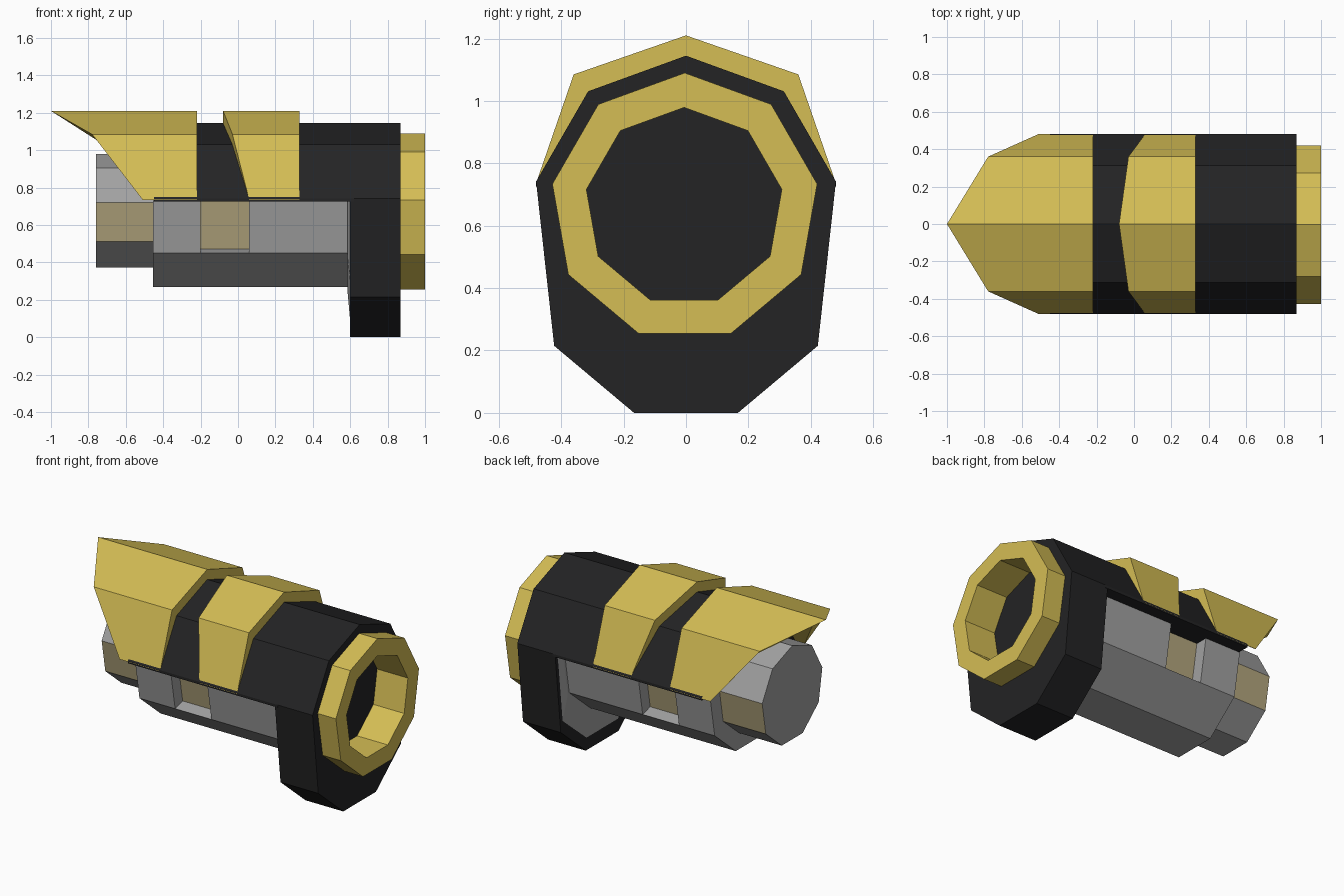
import bpy, bmesh, math

if "Cube" in bpy.data.objects:
    bpy.data.objects.remove(bpy.data.objects["Cube"])


def material(name, rgb):
    m = bpy.data.materials.new(name)
    m.diffuse_color = (*rgb, 1)
    m.use_nodes = True
    m.node_tree.nodes["Principled BSDF"].inputs["Base Color"].default_value = m.diffuse_color
    return m


GOLD = material("gold", (0.66, 0.51, 0.09))
BLACK = material("black", (0.017, 0.017, 0.018))
TAN = material("tan", (0.45, 0.38, 0.21))
GREY = material("grey", (0.36, 0.36, 0.36))


def nonagon(r, cz, drop=0.0, cy=0.0):
    """Nine-sided section, vertex on top; drop lowers the bottom four points."""
    pts = []
    for i in range(9):
        a = math.radians(40 * i)
        z = r * math.cos(a)
        pts.append((cy + r * math.sin(a), cz + z - (drop if z < -0.1 * r else 0)))
    return pts


def at(x, sec):
    return [(x, y, z) for y, z in sec]


def loft(name, rings, mats, caps=True, closed=False, tan_test=None):
    bm = bmesh.new()
    vs = [[bm.verts.new(p) for p in ring] for ring in rings]
    n = len(vs[0])
    pairs = list(zip(vs, vs[1:])) + ([(vs[-1], vs[0])] if closed else [])
    for a, b in pairs:
        for i in range(n):
            j = (i + 1) % n
            bm.faces.new((a[i], a[j], b[j], b[i]))
    if caps:
        bm.faces.new(vs[0])
        bm.faces.new(vs[-1])
    bmesh.ops.remove_doubles(bm, verts=bm.verts, dist=1e-4)
    bmesh.ops.dissolve_degenerate(bm, dist=1e-4, edges=bm.edges)
    bmesh.ops.recalc_face_normals(bm, faces=bm.faces)
    if tan_test:
        for f in bm.faces:
            if tan_test(f.calc_center_median(), f.normal):
                f.material_index = 1
    me = bpy.data.meshes.new(name)
    bm.to_mesh(me)
    bm.free()
    for m in mats:
        me.materials.append(m)
    ob = bpy.data.objects.new(name, me)
    bpy.context.collection.objects.link(ob)
    return ob


def side_facing(c, nrm):
    return abs(nrm.y) > 0.9


# Black front collar with a socket for the gold rim
outer = nonagon(0.488, 0.657, drop=0.198)
rim_out = nonagon(0.431, 0.659, cy=-0.004)
rim_in = nonagon(0.318, 0.661, cy=-0.006)
loft("front_collar",
     [at(0.60, outer), at(0.87, outer), at(0.87, rim_out), at(0.78, rim_out)], [BLACK])

# Gold rim tube
loft("front_rim", [at(0.77, rim_out), at(1.0, rim_out), at(1.0, rim_in), at(0.77, rim_in)],
     [GOLD], caps=False, closed=True)

# Grey plate behind the collar
plate = [(y * 0.98, 0.6 + (z - 0.6) * 0.96) for y, z in outer]
loft("collar_back_plate", [at(0.605, plate), at(0.585, nonagon(0.43, 0.657))], [GREY])

# Black upper shell: the five top points of the collar section
arch = [outer[i] for i in (7, 8, 0, 1, 2)]
arch = [(arch[0][0], 0.725)] + arch + [(arch[-1][0], 0.725)]
loft("upper_shell", [at(-0.45, arch), at(0.62, arch)], [BLACK])

# Grey barrel with a recess on each side
full, notched = [], []
for i, p in enumerate(nonagon(0.412, 0.657)):
    s = 1 if p[0] > 0 else -1
    full.append(p)
    notched.append(p)
    if i in (2, 3, 6, 7):
        upper = i in (2, 7)
        inner = (s * 0.325, 0.728) if upper else (s * 0.28, 0.472)
        k = len(full) if i in (2, 6) else len(full) - 1
        full.insert(k, p)
        notched.insert(k, inner)
loft("barrel", [at(-0.455, full), at(-0.2, full), at(-0.2, notched),
                at(0.06, notched), at(0.06, full), at(0.59, full)], [GREY, TAN],
     tan_test=lambda c, n: side_facing(c, n) and abs(c.y) < 0.33 and -0.2 < c.x < 0.06)

# Rear cap with tan side faces
rear = nonagon(0.312, 0.667)
loft("rear_cap", [at(-0.76, rear), at(-0.44, rear)], [GREY, TAN],
     tan_test=lambda c, n: side_facing(c, n) and c.z < 0.667)


# Gold armour plates lying over the shell, with slanted leading edges
top = [(-0.481, 0.735), (-0.36, 1.085), (0, 1.21), (0.36, 1.085), (0.481, 0.735)]
under = [(-0.478, 0.735), (-0.312, 1.025), (0, 1.14), (0.312, 1.025), (0.478, 0.735)]


def armour(name, lead_top, lead_under, back):
    sec = top + under[::-1]
    xs = lead_top + lead_top[1::-1] + lead_under[::-1]
    xs = lead_top[::-1][:2] + [lead_top[0]] + lead_top[1:]
    xs += lead_under[::-1][:2] + [lead_under[0]] + lead_under[1:]
    strips = [[(x, *p) for x, p in zip(xs, sec)], at(back, sec)]
    ob = loft(name, strips, [GOLD], caps=False)
    # Close both ends with quads between top and under edges
    bm = bmesh.new()
    bm.from_mesh(ob.data)
    for ring in strips:
        for i in range(4):
            quad = [ring[k] for k in (i, i + 1, 8 - i, 9 - i)]
            bm.faces.new([bm.verts.new(p) for p in quad])
    bmesh.ops.remove_doubles(bm, verts=bm.verts, dist=1e-4)
    bmesh.ops.recalc_face_normals(bm, faces=bm.faces)
    bm.to_mesh(ob.data)
    bm.free()


armour("rear_visor", [-1.0, -0.78, -0.51], [-0.89, -0.71, -0.51], -0.22)
armour("middle_band", [-0.08, -0.03, 0.06], [-0.08, -0.03, 0.06], 0.33)
